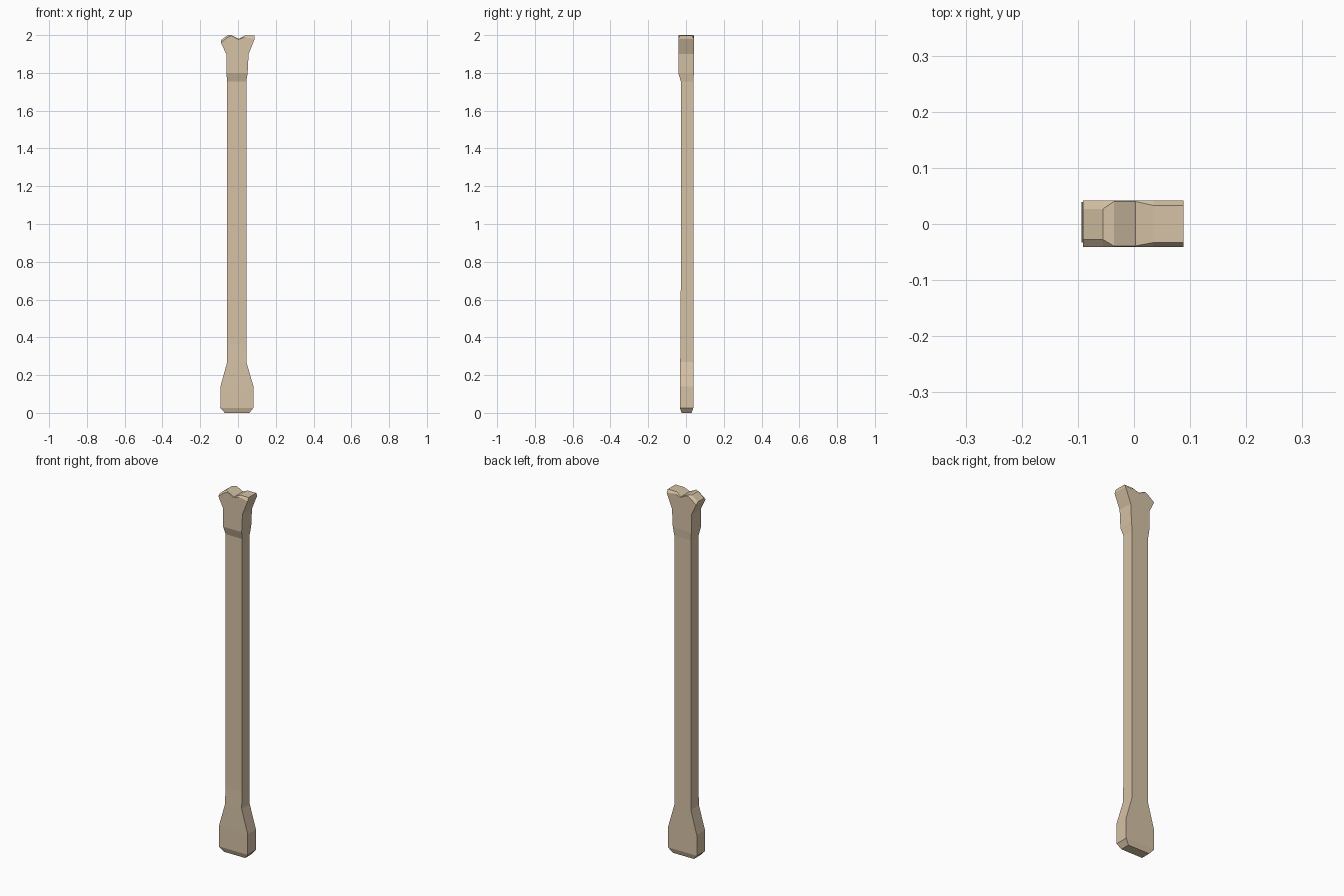
import bpy, bmesh

if "Cube" in bpy.data.objects:
    bpy.data.objects.remove(bpy.data.objects["Cube"])

mat = bpy.data.materials.new("pale_tan")
mat.diffuse_color = (0.67, 0.54, 0.38, 1)
mat.use_nodes = True
mat.node_tree.nodes["Principled BSDF"].inputs["Base Color"].default_value = mat.diffuse_color

bm = bmesh.new()

# Shaft: rectangular sections (z, x0, x1, y0, y1) from foot to neck
sections = [
    (0.0, -0.07, 0.06, -0.023, 0.03),
    (0.027, -0.094, 0.082, -0.033, 0.039),
    (0.14, -0.093, 0.082, -0.033, 0.039),
    (0.27, -0.057, 0.044, -0.031, 0.039),
    (0.36, -0.057, 0.044, -0.028, 0.039),
    (1.755, -0.057, 0.044, -0.027, 0.039),
    (1.80, -0.062, 0.051, -0.041, 0.042),
    (1.90, -0.062, 0.056, -0.041, 0.042),
]
rings = []
for z, x0, x1, y0, y1 in sections:
    rings.append([bm.verts.new(p) for p in
                  ((x0, y0, z), (x1, y0, z), (x1, y1, z), (x0, y1, z))])
bm.faces.new(rings[0][::-1])
for a, b in zip(rings, rings[1:]):
    for i in range(4):
        j = (i + 1) % 4
        bm.faces.new((a[i], a[j], b[j], b[i]))

# Forked head: stations across x (x, rim z, top z, front inset y, back inset y)
stations = [
    (-0.091, 1.96, 1.972, -0.028, 0.027),
    (-0.055, 1.988, 2.0, -0.028, 0.027),
    (-0.036, 1.997, 2.0, -0.039, 0.040),
    (0.003, 1.977, 1.98, -0.039, 0.040),
    (0.035, 1.988, 1.997, -0.033, 0.033),
    (0.088, 1.98, 1.997, -0.033, 0.033),
]
cols = []
for x, rim, top, yf, yb in stations:
    cols.append([bm.verts.new(p) for p in
                 ((x, -0.041, rim), (x, yf, top), (x, yb, top), (x, 0.042, rim))])
for a, b in zip(cols, cols[1:]):
    for i in range(3):
        bm.faces.new((a[i], b[i], b[i + 1], a[i + 1]))
neck = rings[-1]
bm.faces.new([neck[0], neck[1]] + [c[0] for c in reversed(cols)])  # front
bm.faces.new([neck[2], neck[3]] + [c[3] for c in cols])            # back
bm.faces.new((neck[1], neck[2], cols[-1][3], cols[-1][0]))         # right flare
bm.faces.new((neck[3], neck[0], cols[0][0], cols[0][3]))           # left flare
bm.faces.new(cols[0])                                              # end chamfers
bm.faces.new(cols[-1][::-1])
bmesh.ops.recalc_face_normals(bm, faces=bm.faces)

mesh = bpy.data.meshes.new("bone_post")
bm.to_mesh(mesh)
bm.free()
mesh.materials.append(mat)
obj = bpy.data.objects.new("bone_post", mesh)
bpy.context.collection.objects.link(obj)
